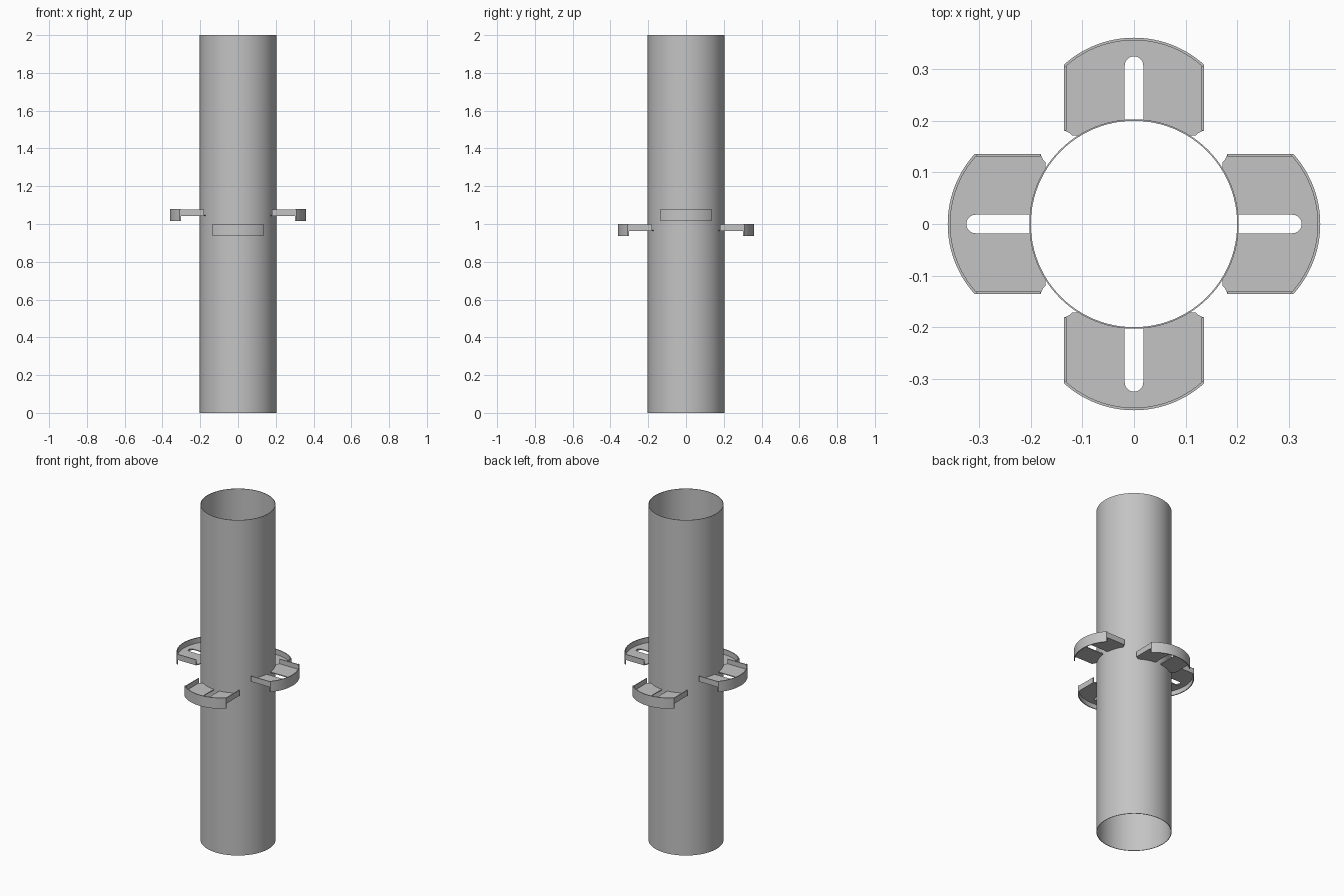
import bpy, bmesh, math
from mathutils import Matrix

cube = bpy.data.objects.get("Cube")
if cube:
    bpy.data.objects.remove(cube)

# Single metal colour
GREY = (0.55, 0.55, 0.55, 1)
metal = bpy.data.materials.new("grey metal")
metal.use_nodes = True
metal.diffuse_color = GREY
metal.node_tree.nodes["Principled BSDF"].inputs["Base Color"].default_value = GREY

# Main dimensions
TUBE_OUT, TUBE_IN, HEIGHT = 0.203, 0.2, 2.0
HALF_W, WALL = 0.136, 0.005
ARC_R, ARC_X = 0.203, 0.158
SLOT_R, SLOT_X = 0.018, 0.307


def arc(cx, r, a0, a1, steps):
    """Points on an arc centred on the x axis."""
    angles = [a0 + (a1 - a0) * i / steps for i in range(steps + 1)]
    return [(cx + r * math.cos(a), r * math.sin(a)) for a in angles]


def prism(bm, outline, z0, z1):
    """Extrude a flat outline from z0 up to z1."""
    face = bm.faces.new([bm.verts.new((x, y, z0)) for x, y in outline])
    ext = bmesh.ops.extrude_face_region(bm, geom=[face])
    top = [v for v in ext["geom"] if isinstance(v, bmesh.types.BMVert)]
    bmesh.ops.translate(bm, verts=top, vec=(0, 0, z1 - z0))


def finish(bm, name):
    bmesh.ops.recalc_face_normals(bm, faces=bm.faces[:])
    mesh = bpy.data.meshes.new(name)
    bm.to_mesh(mesh)
    bm.free()
    mesh.materials.append(metal)
    obj = bpy.data.objects.new(name, mesh)
    bpy.context.collection.objects.link(obj)
    bpy.ops.object.select_all(action="DESELECT")
    obj.select_set(True)
    bpy.context.view_layer.objects.active = obj
    bpy.ops.object.shade_smooth_by_angle(angle=math.radians(30))
    return obj


# Open thin-walled tube
bm = bmesh.new()
corners = [(TUBE_IN, 0), (TUBE_OUT, 0), (TUBE_OUT, HEIGHT), (TUBE_IN, HEIGHT)]
verts = [bm.verts.new((r, 0, z)) for r, z in corners]
edges = [bm.edges.new((verts[i], verts[(i + 1) % 4])) for i in range(4)]
bmesh.ops.spin(bm, geom=verts + edges, axis=(0, 0, 1), cent=(0, 0, 0),
               angle=math.tau, steps=96, use_merge=True)
bmesh.ops.remove_doubles(bm, verts=bm.verts[:], dist=1e-5)
finish(bm, "tube")


def bracket(name, turn, base):
    """Slotted plate with a curved rim and two side flanges, facing +x."""
    bm = bmesh.new()

    # Plate: inner edge follows the tube, small ears at the inner corners
    r = TUBE_OUT - 0.001
    inner = arc(0, r, math.asin(SLOT_R / r), math.asin(0.107 / r), 10)
    ears = [(0.172, 0.12), (0.176, 0.124), (0.179, 0.13), (0.181, HALF_W - 0.001)]
    end = math.asin((HALF_W - 0.001) / (ARC_R - 0.002))
    half = inner + ears
    outer = arc(ARC_X, ARC_R - 0.002, end, -end, 28)
    slot = arc(SLOT_X, SLOT_R, -math.pi / 2, math.pi / 2, 12)
    mirrored = [(x, -y) for x, y in reversed(half)]
    prism(bm, half + outer + mirrored + slot, base + 0.028, base + 0.033)

    # Curved outer rim
    a, b = math.asin(HALF_W / ARC_R), math.asin(HALF_W / (ARC_R - WALL))
    rim = arc(ARC_X, ARC_R, -a, a, 28) + arc(ARC_X, ARC_R - WALL, b, -b, 28)
    prism(bm, rim, base, base + 0.064)

    # Upright side flanges
    for side in (-1, 1):
        y0, y1 = side * (HALF_W - WALL), side * HALF_W
        prism(bm, [(0.181, y0), (0.306, y0), (0.306, y1), (0.181, y1)],
              base + 0.028, base + 0.061)

    bm.transform(Matrix.Rotation(turn, 4, "Z"))
    finish(bm, name)


# Two higher brackets at the sides, two lower ones front and back
for i, (name, base) in enumerate([("left_bracket", 1.015), ("back_bracket", 0.936),
                                  ("right_bracket", 1.015), ("front_bracket", 0.936)]):
    bracket(name, i * math.pi / 2, base)
